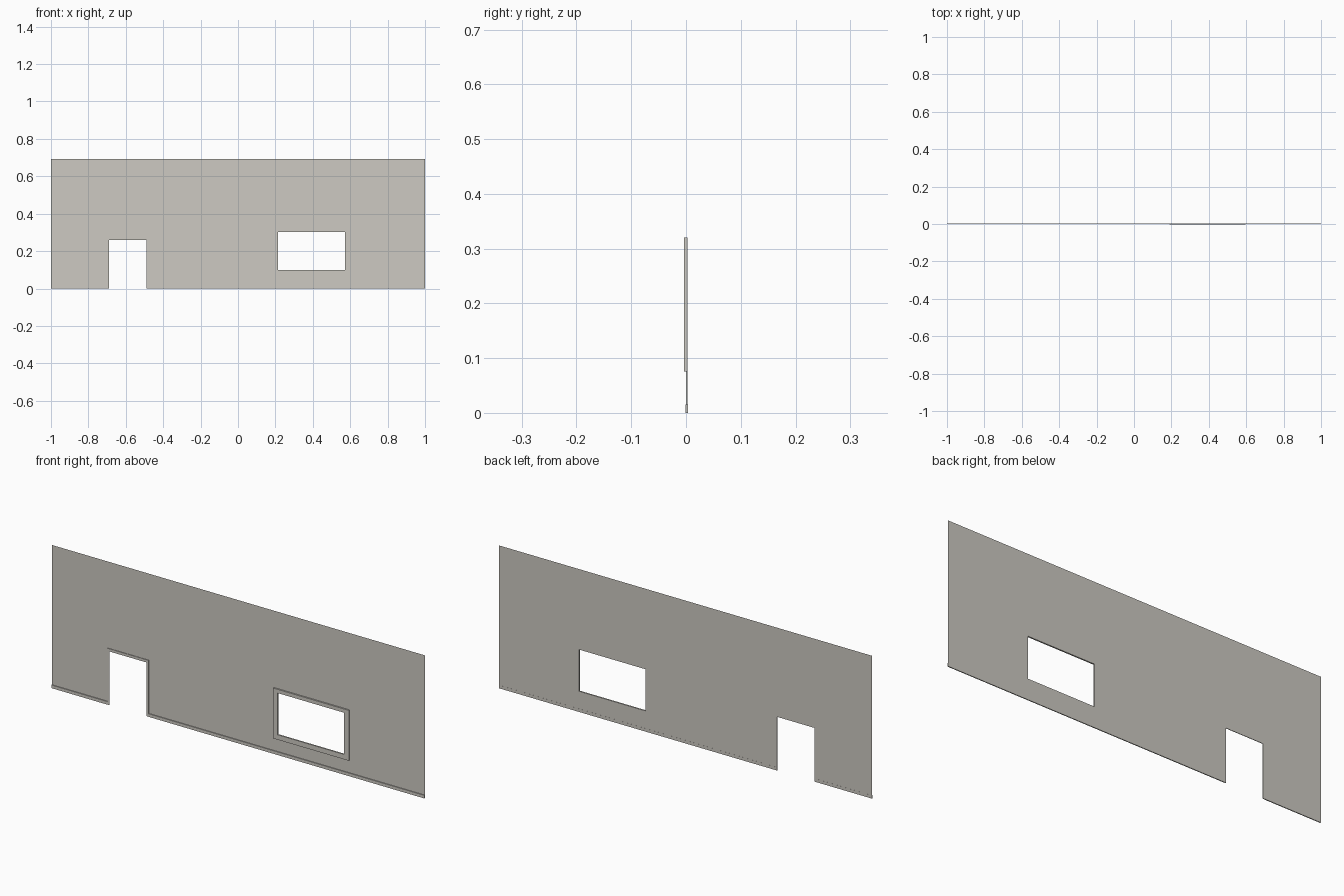
import bpy, bmesh

if "Cube" in bpy.data.objects:
    bpy.data.objects.remove(bpy.data.objects["Cube"])

WALL_Y = 0.003
DOOR = (-0.69, -0.49, 0.0, 0.26)       # x0, x1, z0, z1
WINDOW = (0.215, 0.572, 0.10, 0.302)

plaster = bpy.data.materials.new("warm grey plaster")
plaster.diffuse_color = (0.61, 0.59, 0.54, 1)
plaster.use_nodes = True
plaster.node_tree.nodes["Principled BSDF"].inputs["Base Color"].default_value = plaster.diffuse_color


def inside(x, z, r):
    return r[0] < x < r[1] and r[2] < z < r[3]


def sheet(name, outer, holes, y, front=None):
    """Flat panel facing -y with rectangular holes; extruded to 'front' if given."""
    rects = [outer] + holes
    xs = sorted({v for r in rects for v in r[:2]})
    zs = sorted({v for r in rects for v in r[2:]})
    bm = bmesh.new()
    for x0, x1 in zip(xs, xs[1:]):
        for z0, z1 in zip(zs, zs[1:]):
            if any(inside((x0 + x1) / 2, (z0 + z1) / 2, h) for h in holes):
                continue
            bm.faces.new([bm.verts.new((x, y, z)) for x, z in
                          ((x0, z0), (x1, z0), (x1, z1), (x0, z1))])
    bmesh.ops.remove_doubles(bm, verts=bm.verts, dist=1e-6)
    if front is not None:
        ext = bmesh.ops.extrude_face_region(bm, geom=bm.faces[:], use_keep_orig=True)
        for v in ext["geom"]:
            if isinstance(v, bmesh.types.BMVert):
                v.co.y = front
        bmesh.ops.recalc_face_normals(bm, faces=bm.faces)
    mesh = bpy.data.meshes.new(name)
    bm.to_mesh(mesh)
    bm.free()
    mesh.materials.append(plaster)
    obj = bpy.data.objects.new(name, mesh)
    bpy.context.collection.objects.link(obj)
    return obj


# Thin wall panel with door and window openings
sheet("wall", (-1, 1, 0, 0.692), [DOOR, WINDOW], WALL_Y)

# Raised trim around the window and the doorway
sheet("window_frame", (0.19, 0.597, 0.076, 0.32), [WINDOW], WALL_Y - 0.0002, -0.004)
sheet("door_frame", (-0.70, -0.48, 0, 0.273), [DOOR], WALL_Y - 0.0002, 0.0)

# Skirting on either side of the doorway, just showing at the back
for name, x0, x1 in (("left_skirting", -1, -0.70), ("right_skirting", -0.48, 1)):
    sheet(name, (x0, x1, 0, 0.015), [], 0.0034, -0.001)
